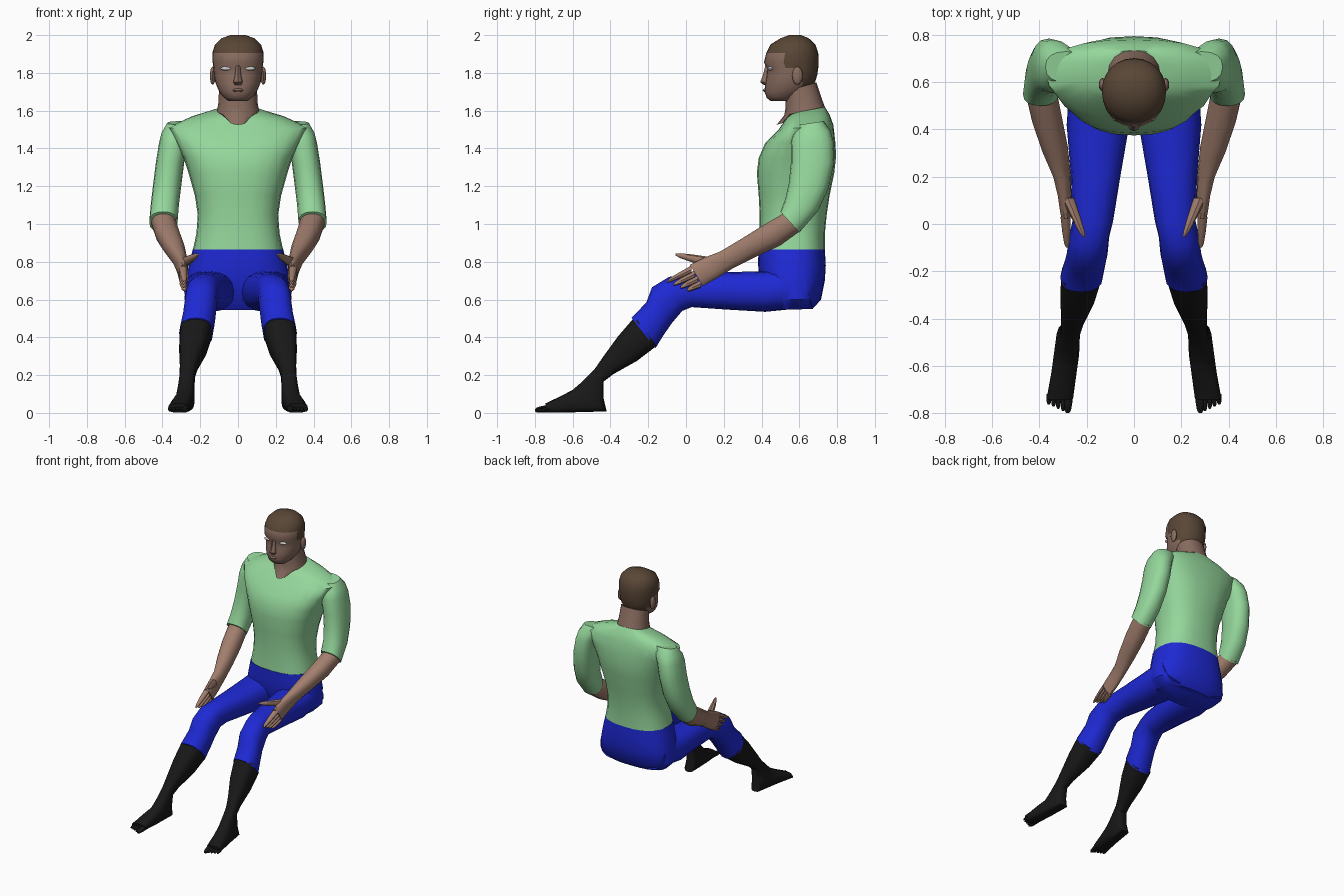
import bpy, bmesh, math
from mathutils import Vector


def material(name, rgb):
    m = bpy.data.materials.new(name)
    m.diffuse_color = (*rgb, 1)
    return m


GREEN = material("shirt green", (0.30, 0.68, 0.33))
BLUE = material("trouser blue", (0.013, 0.022, 0.66))
BLACK = material("sock black", (0.009, 0.009, 0.009))
SKIN = material("skin", (0.36, 0.21, 0.155))
FACE = material("face skin", (0.25, 0.15, 0.115))
HAIR = material("hair brown", (0.10, 0.062, 0.037))
WHITE = material("eye white", (0.8, 0.8, 0.8))


def loft(name, mat, sections, n=16, power=0.9, mirror=False):
    """Section: front (y, z), back (y, z), x range; rings are rounded boxes."""
    bm = bmesh.new()
    rings = []
    for ya, za, yb, zb, x0, x1 in sections:
        ring = []
        for i in range(n):
            a = 2 * math.pi * i / n
            c, s = math.cos(a), math.sin(a)
            c = math.copysign(abs(c) ** power, c)
            s = math.copysign(abs(s) ** power, s)
            ring.append(bm.verts.new(((x0 + x1) / 2 + c * (x1 - x0) / 2,
                                      (ya + yb) / 2 + s * (ya - yb) / 2,
                                      (za + zb) / 2 + s * (za - zb) / 2)))
        rings.append(ring)
    for r, q in zip(rings, rings[1:]):
        for i in range(n):
            j = (i + 1) % n
            bm.faces.new((r[i], r[j], q[j], q[i]))
    bm.faces.new(rings[0])
    bm.faces.new(rings[-1])
    bmesh.ops.recalc_face_normals(bm, faces=bm.faces)
    return finish(name, mat, bm, mirror)


def finish(name, mat, bm, mirror=False):
    me = bpy.data.meshes.new(name)
    bm.to_mesh(me)
    bm.free()
    ob = bpy.data.objects.new(name, me)
    bpy.context.collection.objects.link(ob)
    me.materials.append(mat)
    if mirror:
        ob.modifiers.new("mirror", "MIRROR")
    return ob


def centred(rows):
    return [(*r[:4], -r[4], r[4]) for r in rows]


def digit(name, mat, start, end, r0, r1):
    """Tapered finger or toe running forward."""
    a, b = Vector(start), Vector(end)
    rows = []
    for t, k in ((0, 1), (0.5, 1), (0.85, 0.85), (1, 0.4)):
        p = a.lerp(b, t)
        r = (r0 + (r1 - r0) * t) * k
        rows.append((p.y, p.z + r, p.y, p.z - r, p.x - r, p.x + r))
    loft(name, mat, rows, 8, 1, True)


def ball(name, mat, centre, size):
    bm = bmesh.new()
    bmesh.ops.create_uvsphere(bm, u_segments=12, v_segments=8, radius=1)
    bmesh.ops.scale(bm, vec=size, verts=bm.verts)
    bmesh.ops.translate(bm, vec=centre, verts=bm.verts)
    finish(name, mat, bm, True)


# Shirt body
loft("shirt", GREEN, centred([
    (.385, .855, .735, .86, .24), (.39, .95, .735, .95, .22),
    (.39, 1.05, .745, 1.05, .213), (.385, 1.15, .76, 1.15, .228),
    (.375, 1.27, .785, 1.27, .262), (.385, 1.35, .795, 1.36, .29),
    (.42, 1.43, .79, 1.44, .33), (.49, 1.5, .78, 1.525, .37),
    (.525, 1.55, .76, 1.58, .25), (.555, 1.585, .735, 1.62, .12)]), 24, .8)

# Sleeves and forearms
loft("sleeve", GREEN, [
    (.60, 1.525, .73, 1.545, .20, .375), (.565, 1.47, .765, 1.495, .24, .405),
    (.555, 1.42, .78, 1.44, .265, .418), (.555, 1.32, .785, 1.33, .285, .435),
    (.545, 1.22, .755, 1.19, .30, .45), (.525, 1.13, .70, 1.07, .313, .462),
    (.50, 1.065, .60, .955, .32, .47)], 16, .85, True)
loft("forearm", SKIN, [
    (.52, 1.06, .61, .965, .328, .462), (.40, .99, .50, .885, .305, .435),
    (.28, .915, .37, .825, .28, .392), (.18, .855, .25, .765, .268, .345),
    (.10, .825, .17, .715, .265, .325), (.02, .785, .09, .67, .263, .313)],
    14, .9, True)

# Fingers and thumb
for i in range(4):
    t = i / 3
    digit("finger", SKIN, (.29, .03 + .05 * t, .76 - .075 * t),
          (.283, -.10 + .105 * t, .695 - .045 * t), .021, .013)
digit("thumb", SKIN, (.28, .11, .80), (.212, -.055, .838), .028, .013)

# Trousers: hips and legs
loft("hips", BLUE, centred([
    (.383, .865, .735, .865, .24), (.382, .78, .74, .78, .26),
    (.39, .70, .735, .70, .278), (.42, .60, .715, .60, .283),
    (.46, .545, .67, .55, .23)]), 24, .8)
loft("trouser_leg", BLUE, [
    (.60, .78, .67, .56, .02, .27), (.42, .75, .42, .535, .02, .285),
    (.20, .745, .20, .548, .058, .267), (.0, .735, .03, .56, .088, .26),
    (-.09, .72, -.02, .54, .105, .275), (-.18, .665, -.075, .475, .112, .285),
    (-.21, .585, -.12, .41, .12, .295), (-.288, .503, -.162, .342, .132, .312)],
    16, .85, True)

# Socks and feet
loft("sock", BLACK, [
    (-.27, .51, -.155, .355, .135, .308), (-.36, .405, -.26, .275, .165, .312),
    (-.44, .295, -.385, .205, .212, .308), (-.485, .23, -.437, .165, .228, .31),
    (-.55, .165, -.437, .08, .23, .32), (-.60, .122, -.42, .008, .23, .33),
    (-.66, .09, -.60, .003, .243, .35), (-.745, .05, -.735, .002, .258, .37)],
    16, .7, True)
for i in range(5):
    x = .278 + .02 * i
    r = .02 if i == 0 else .012
    digit("toe", BLACK, (x, -.72, .024), (x + .003, -.80 + .009 * i, .014), r, r * .8)

# Neck, filling the collar opening
loft("neck", FACE, centred([
    (.48, 1.525, .70, 1.59, .05), (.52, 1.575, .735, 1.62, .112),
    (.528, 1.62, .72, 1.66, .104), (.525, 1.70, .69, 1.75, .1)]), 16, .9)

# Head, with the hair as its upper and rear faces
head = loft("head", FACE, centred([
    (.45, 1.65, .55, 1.65, .05), (.428, 1.667, .61, 1.68, .08),
    (.415, 1.70, .665, 1.715, .103), (.42, 1.745, .685, 1.755, .12),
    (.426, 1.785, .695, 1.79, .127), (.43, 1.825, .70, 1.825, .13),
    (.412, 1.855, .702, 1.855, .134), (.425, 1.905, .70, 1.905, .136),
    (.447, 1.95, .685, 1.95, .122), (.50, 1.983, .65, 1.983, .088),
    (.545, 2.0, .61, 2.0, .04)]), 24, .95)
head.data.materials.append(HAIR)
for f in head.data.polygons:
    c = f.center
    if c.z > 1.9 or (c.y > .52 and c.z > 1.83) or (c.y > .60 and c.z > 1.72):
        f.material_index = 1

# Facial details
loft("nose", FACE, centred([
    (.42, 1.84, .45, 1.84, .012), (.408, 1.79, .45, 1.79, .016),
    (.393, 1.752, .44, 1.75, .025), (.412, 1.735, .44, 1.735, .018)]), 8, 1)
loft("lips", FACE, centred([
    (.413, 1.718, .45, 1.718, .02), (.405, 1.708, .45, 1.708, .033),
    (.411, 1.70, .45, 1.70, .025)]), 10, 1)
ball("eye", WHITE, (.06, .449, 1.823), (.033, .017, .011))
ball("ear", FACE, (.134, .59, 1.785), (.015, .028, .048))

# Smooth shading with crisp edges
bpy.ops.object.select_all(action="SELECT")
bpy.context.view_layer.objects.active = head
bpy.ops.object.shade_smooth_by_angle(angle=math.radians(45))
